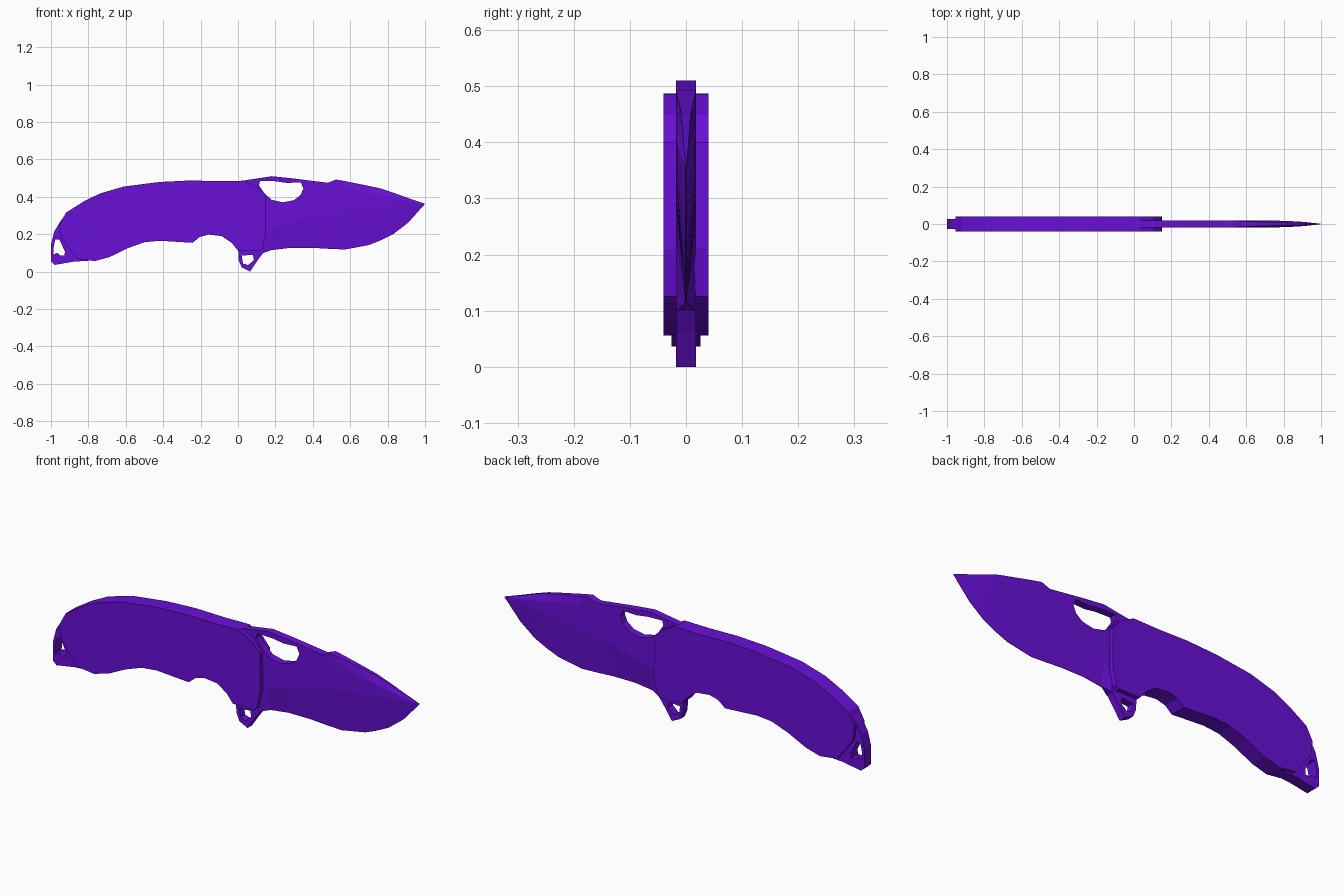
import bpy, bmesh
from math import pi
from mathutils import Matrix

mat = bpy.data.materials.new("purple")
mat.diffuse_color = (0.14, 0.005, 0.68, 1)


def add_mesh(name, me):
    ob = bpy.data.objects.new(name, me)
    bpy.context.collection.objects.link(ob)
    me.materials.clear()
    me.materials.append(mat)
    return ob


def plate(name, half, *loops):
    """Extrude a front-view outline (first loop) with holes (other loops) to +-half in y."""
    cu = bpy.data.curves.new(name, 'CURVE')
    cu.dimensions, cu.fill_mode, cu.extrude = '2D', 'BOTH', half
    for pts in loops:
        sp = cu.splines.new('POLY')
        sp.points.add(len(pts) - 1)
        for p, (x, z) in zip(sp.points, pts):
            p.co = (x, z, 0, 1)
        sp.use_cyclic_u = True
    tmp = bpy.data.objects.new(name + "_curve", cu)
    bpy.context.collection.objects.link(tmp)
    dg = bpy.context.evaluated_depsgraph_get()
    me = bpy.data.meshes.new_from_object(tmp.evaluated_get(dg))
    bpy.data.objects.remove(tmp)
    me.transform(Matrix.Rotation(pi / 2, 4, 'X'))
    bm = bmesh.new()
    bm.from_mesh(me)
    bmesh.ops.remove_doubles(bm, verts=bm.verts, dist=1e-5)
    bmesh.ops.recalc_face_normals(bm, faces=bm.faces)
    for f in bm.faces:
        f.smooth = False
    bm.to_mesh(me)
    bm.free()
    me.name = name
    return add_mesh(name, me)


# Handle with finger notch
plate("handle", 0.04, [
    (-0.955, 0.25), (-0.92, 0.315), (-0.825, 0.375), (-0.74, 0.417), (-0.61, 0.455),
    (-0.42, 0.479), (-0.26, 0.487), (-0.1, 0.484), (0.035, 0.486), (0.105, 0.45), (0.148, 0.4),
    (0.15, 0.21), (0.13, 0.125), (0.115, 0.112), (0.0, 0.112), (-0.035, 0.155), (-0.087, 0.19),
    (-0.157, 0.198), (-0.205, 0.185), (-0.243, 0.154), (-0.42, 0.165), (-0.5, 0.157),
    (-0.59, 0.125), (-0.686, 0.078), (-0.766, 0.056), (-0.86, 0.068), (-0.945, 0.18)])

# Lanyard loop at the butt
plate("lanyard_loop", 0.026, [
    (-0.92, 0.31), (-0.955, 0.26), (-0.982, 0.215), (-1.0, 0.145), (-1.0, 0.055),
    (-0.98, 0.036), (-0.88, 0.053), (-0.77, 0.06), (-0.8, 0.15)], [
    (-0.977, 0.172), (-0.955, 0.17), (-0.925, 0.108), (-0.928, 0.085), (-0.95, 0.085),
    (-0.965, 0.1), (-0.988, 0.092), (-0.986, 0.13)])

# Flipper tab
plate("flipper", 0.0178, [
    (0.0, 0.13), (0.004, 0.06), (0.02, 0.022), (0.065, 0.0), (0.105, 0.06), (0.135, 0.1),
    (0.135, 0.2), (0.03, 0.2)], [
    (0.02, 0.085), (0.08, 0.09), (0.085, 0.062), (0.055, 0.035), (0.027, 0.043)])

# Blade stations: x, spine z, spine half width, upper ridge z, grind z, edge z, edge half width, body half width
S = [(0.03, .487, .018, .46, .20, .13, .018, .018), (0.13, .502, .018, .46, .20, .098, .018, .018),
     (0.18, .51, .018, .46, .23, .115, .002, .018), (0.28, .5, .018, .46, .265, .127, .001, .018),
     (0.4, .485, .018, .46, .29, .127, .001, .018), (0.48, .475, .018, .46, .30, .122, .001, .018),
     (0.525, .492, .018, .475, .31, .12, .001, .018), (0.57, .484, .016, .455, .32, .118, .001, .018),
     (0.7, .458, .01, .42, .34, .142, .001, .018), (0.76, .445, .008, .41, .345, .166, .001, .018),
     (0.83, .422, .006, .395, .355, .2, .001, .016), (0.91, .393, .004, .378, .36, .262, .001, .011),
     (0.998, .363, .001, .362, .361, .36, .0005, .0015)]
bm = bmesh.new()
rings = []
for x, zs, ys, zr, zg, ze, ye, w in S:
    side = [(ys, zs), (w, zr), (w, zg), (ye, ze)]
    ring = side + [(-y, z) for y, z in reversed(side)]
    rings.append([bm.verts.new((x, y, z)) for y, z in ring])
for a, b in zip(rings, rings[1:]):
    for i in range(8):
        j = (i + 1) % 8
        bm.faces.new((a[i], a[j], b[j], b[i]))
bm.faces.new(rings[0])
bm.faces.new(rings[-1])
bmesh.ops.recalc_face_normals(bm, faces=bm.faces)
me = bpy.data.meshes.new("blade")
bm.to_mesh(me)
bm.free()
blade = add_mesh("blade", me)

# Thumb opening cut through the blade
cutter = plate("thumb_hole_cutter", 0.1, [
    (0.112, 0.462), (0.118, 0.485), (0.2, 0.483), (0.26, 0.474), (0.335, 0.477), (0.35, 0.445),
    (0.335, 0.41), (0.3, 0.382), (0.24, 0.37), (0.18, 0.384), (0.14, 0.42)])
cutter.hide_render = True
cutter.hide_set(True)
cut = blade.modifiers.new("thumb_hole", 'BOOLEAN')
cut.operation, cut.solver, cut.object = 'DIFFERENCE', 'EXACT', cutter
dg = bpy.context.evaluated_depsgraph_get()
blade.data = bpy.data.meshes.new_from_object(blade.evaluated_get(dg))
blade.modifiers.clear()
bpy.data.objects.remove(cutter)
